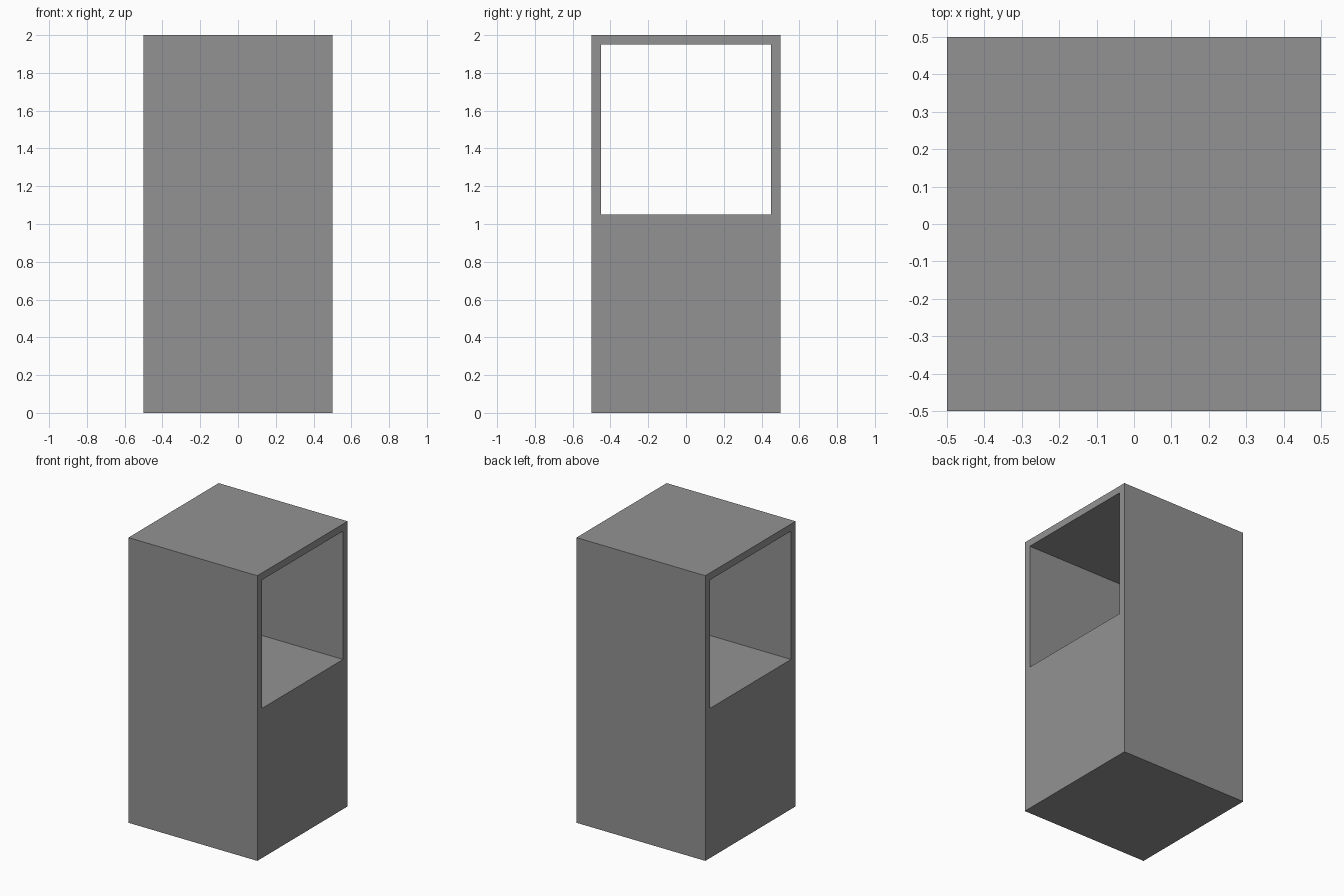
import bpy, bmesh

if "Cube" in bpy.data.objects:
    bpy.data.objects.remove(bpy.data.objects["Cube"])


def rect(bm, x, half_y, z0, z1):
    """Ring of four corners in the yz plane."""
    return [bm.verts.new((x, y, z)) for y, z in
            ((-half_y, z0), (half_y, z0), (half_y, z1), (-half_y, z1))]


# Tall cabinet: solid lower half, square opening straight through the upper half
bm = bmesh.new()
outer = [rect(bm, x, 0.5, 0.0, 2.0) for x in (-0.5, 0.5)]
inner = [rect(bm, x, 0.45, 1.05, 1.95) for x in (-0.5, 0.5)]

# Bridge the rings: end frames, outer walls, walls of the opening
for a, b in ((outer[0], inner[0]), (outer[1], inner[1]), outer, inner):
    for i in range(4):
        j = (i + 1) % 4
        bm.faces.new((a[i], a[j], b[j], b[i]))
bmesh.ops.recalc_face_normals(bm, faces=bm.faces)

mesh = bpy.data.meshes.new("open_cabinet")
bm.to_mesh(mesh)
bm.free()

# Dark grey finish
mat = bpy.data.materials.new("dark_grey")
mat.diffuse_color = (0.29, 0.29, 0.29, 1.0)
mat.use_nodes = True
mat.node_tree.nodes["Principled BSDF"].inputs["Base Color"].default_value = mat.diffuse_color
mesh.materials.append(mat)
bpy.context.collection.objects.link(bpy.data.objects.new("open_cabinet", mesh))
